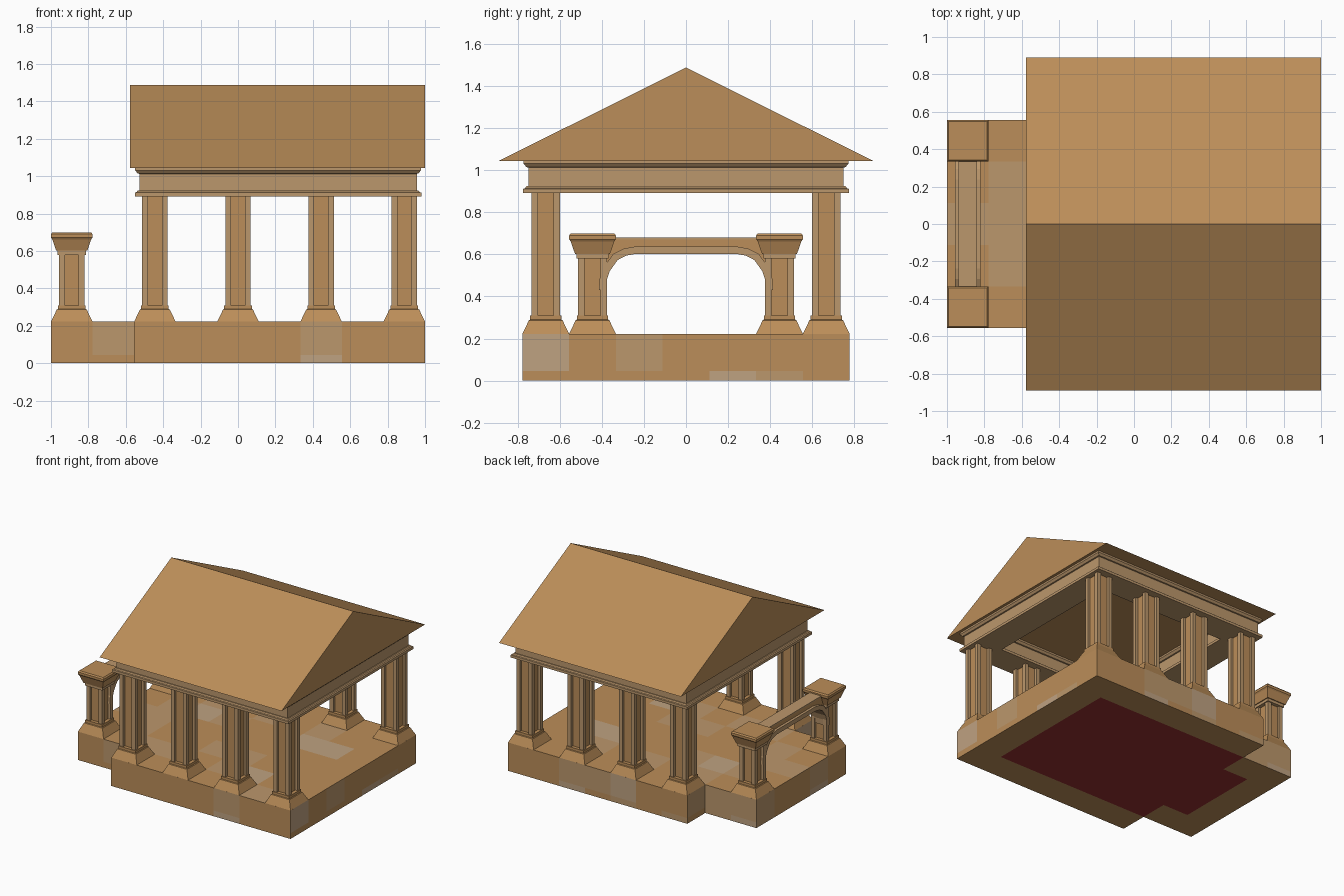
import bpy, bmesh, random

if "Cube" in bpy.data.objects:
    bpy.data.objects.remove(bpy.data.objects["Cube"])

random.seed(4)
U = 2 / 9            # floor tile size
FLOOR = U            # height of the stone base


def material(name, rgb):
    m = bpy.data.materials.new(name)
    m.diffuse_color = (*rgb, 1)
    m.use_nodes = True
    m.node_tree.nodes["Principled BSDF"].inputs["Base Color"].default_value = m.diffuse_color
    return m


BROWN = material("brown_stone", (0.50, 0.27, 0.10))
TAN = material("tan_stone", (0.50, 0.31, 0.15))
PALE = material("pale_stone", (0.52, 0.36, 0.22))
RED = material("red_underside", (0.30, 0.03, 0.03))


def finish(name, bm, *mats):
    me = bpy.data.meshes.new(name)
    bm.to_mesh(me)
    bm.free()
    for m in mats:
        me.materials.append(m)
    ob = bpy.data.objects.new(name, me)
    bpy.context.collection.objects.link(ob)
    return ob


def loft(name, rings, mat, ring_loop=False):
    """Bridge equal-length rings of points; cap the ends or join last to first."""
    bm = bmesh.new()
    vs = [[bm.verts.new(p) for p in r] for r in rings]
    n = len(vs[0])
    pairs = list(zip(vs, vs[1:])) + ([(vs[-1], vs[0])] if ring_loop else [])
    for a, b in pairs:
        for i in range(n):
            k = (i + 1) % n
            bm.faces.new((a[i], a[k], b[k], b[i]))
    if not ring_loop:
        bm.faces.new(vs[0][::-1])
        bm.faces.new(vs[-1])
    bmesh.ops.recalc_face_normals(bm, faces=bm.faces[:])
    return finish(name, bm, mat)


def square_stack(name, cx, cy, steps, mat):
    corners = ((-1, -1), (1, -1), (1, 1), (-1, 1))
    return loft(name, [[(cx + sx * h, cy + sy * h, z) for sx, sy in corners]
                       for h, z in steps], mat)


def shaft(name, cx, cy, z0, z1):
    # square shaft with a recessed panel in each side: tan corners, brown panels
    f, r, d = 0.068, 0.037, 0.048
    pts = []
    x = [(d, -r), (d, r), (f, r), (f, f), (r, f)]
    for _ in range(4):
        pts += x
        x = [(-b, a) for a, b in x]
    ob = loft(name, [[(cx + a, cy + b, z) for a, b in pts] for z in (z0, z1)], TAN)
    ob.data.materials.append(BROWN)
    for i in range(0, 20, 5):
        ob.data.polygons[i].material_index = 1


def column(label, cx, cy, top):
    square_stack(label + "_plinth", cx, cy,
                 [(0.111, FLOOR), (0.08, 0.287), (0.074, 0.29), (0.074, 0.31)], BROWN)
    shaft(label + "_shaft", cx, cy, 0.308, top)


# tiled stone base: T-shaped plan, underside with a rim one tile wide round a red field
def inside(i, j):
    return 0 <= i < 9 and 0 <= j < 7 and (i >= 2 or 1 <= j <= 5)


bm = bmesh.new()


def quad(pts, mat=None):
    f = bm.faces.new([bm.verts.new(p) for p in pts])
    f.material_index = random.choices((0, 1, 2), (5, 3, 1))[0] if mat is None else mat


for i in range(9):
    for j in range(7):
        if not inside(i, j):
            continue
        x, y = -1 + i * U, -3.5 * U + j * U
        c = [(x, y), (x + U, y), (x + U, y + U), (x, y + U)]
        quad([(*p, FLOOR) for p in c])
        rim = False
        for k, (dx, dy) in enumerate(((0, -1), (1, 0), (0, 1), (-1, 0))):
            if inside(i + dx, j + dy):
                continue
            rim = True
            a, b = c[k], c[(k + 1) % 4]
            for z0, z1 in ((0, 0.045), (0.045, FLOOR)):
                quad([(*a, z0), (*b, z0), (*b, z1), (*a, z1)])
        quad([(*p, 0) for p in reversed(c)], 0 if rim else 3)
bmesh.ops.remove_doubles(bm, verts=bm.verts[:], dist=1e-4)
finish("stone_base", bm, BROWN, TAN, PALE, RED)

# hall columns, four along each side
for side, y in (("front", -3 * U), ("back", 3 * U)):
    for n in range(4):
        column(f"{side}_column_{n + 1}", 2 * U * (n - 1), y, 0.9)

# entablature: moulded beam running round the column tops
outer = [(0.107, 0.892), (0.107, 0.912), (0.098, 0.915), (0.092, 0.924), (0.083, 0.924),
         (0.083, 1.013), (0.092, 1.015), (0.105, 1.031), (0.105, 1.046)]
profile = outer + [(-d, z) for d, z in reversed(outer)]
XL, XR, YB = -2 * U, 0.873, 3 * U
loft("entablature",
     [[(x + sx * d, sy * (YB + d), z) for d, z in profile]
      for x, sx, sy in ((XL, -1, -1), (XR, 1, -1), (XR, 1, 1), (XL, -1, 1))],
     TAN, ring_loop=True)

# gabled roof
loft("roof", [[(x, -0.889, 1.045), (x, 0.889, 1.045), (x, 0, 1.488)]
              for x in (-0.578, 1.0)], BROWN)

# porch pillars with flared capitals
PX = -4 * U
for label, y in (("front_pillar", -2 * U), ("back_pillar", 2 * U)):
    column(label, PX, y, 0.59)
    square_stack(label + "_collar", PX, y, [(0.076, 0.58), (0.076, 0.602)], TAN)
    square_stack(label + "_capital", PX, y,
                 [(0.083, 0.602), (0.104, 0.662), (0.111, 0.672), (0.111, 0.69),
                  (0.103, 0.70)], BROWN)

# porch arch: raised band along the soffit, thinner panel above it
half = [((0.381, 0.43), (0.414, 0.43)), ((0.378, 0.475), (0.41, 0.485)),
        ((0.363, 0.52), (0.391, 0.54)), ((0.325, 0.573), (0.345, 0.603)),
        ((0.285, 0.594), (0.294, 0.628)), ((0.238, 0.603), (0.238, 0.638))]
stations = half + [((-a[0], a[1]), (-b[0], b[1])) for a, b in reversed(half)]


def section(half_width, low, high):
    return [(PX + s * half_width, *p) for s, p in
            ((1, low), (1, high), (-1, high), (-1, low))]


loft("arch_band", [section(0.068, a, b) for a, b in stations], TAN)
loft("arch_panel", [section(0.048, b, (b[0], 0.672)) for a, b in stations], BROWN)
loft("arch_top", [section(0.05, (y, 0.67), (y, 0.68)) for y in (-0.38, 0.38)], TAN)
